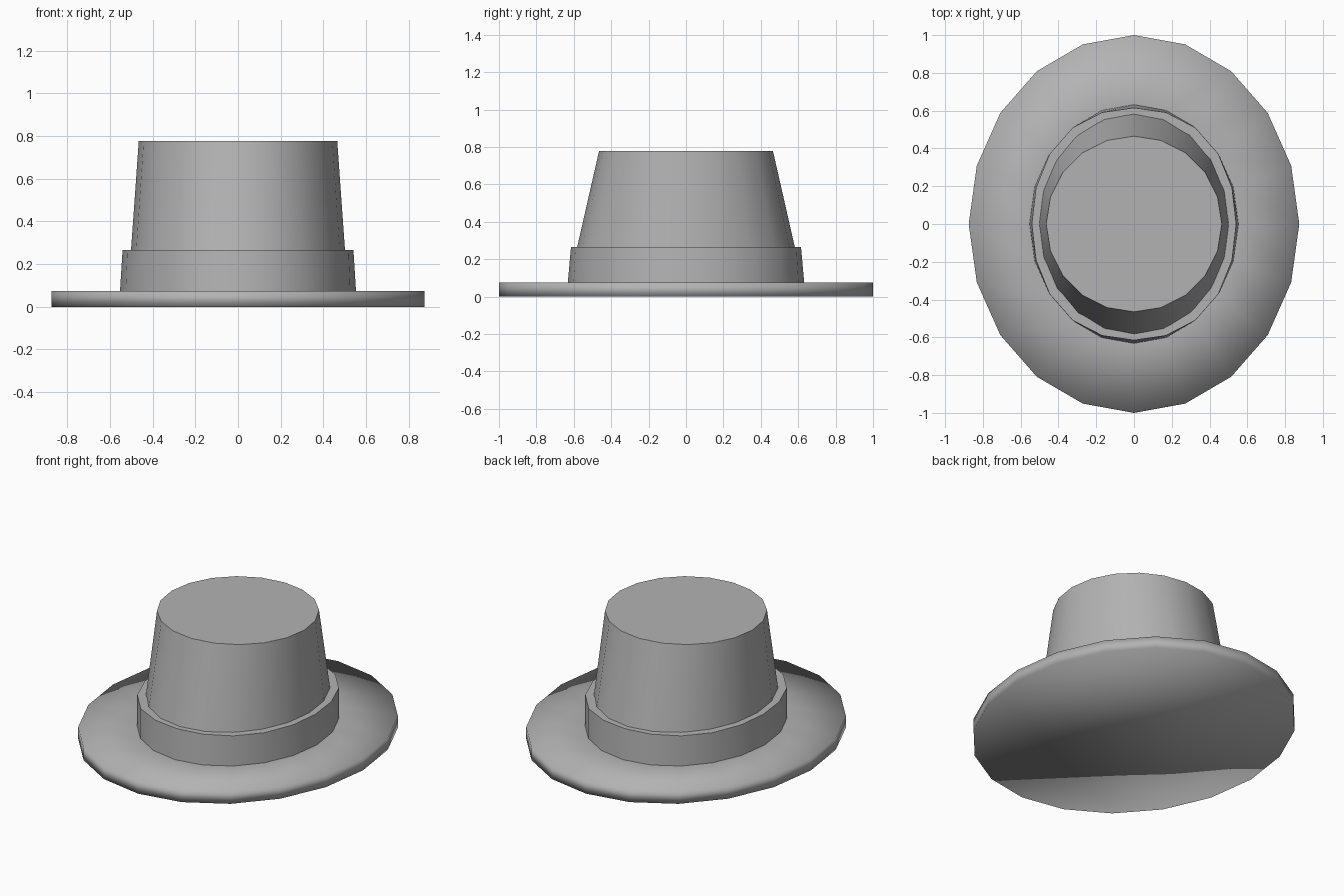
import bpy, bmesh
from math import sin, cos, pi

if "Cube" in bpy.data.objects:
    bpy.data.objects.remove(bpy.data.objects["Cube"])

SIDES = 20

# Mid-dark grey felt
felt = bpy.data.materials.new("grey_felt")
felt.diffuse_color = (0.45, 0.45, 0.45, 1)
felt.use_nodes = True
felt.node_tree.nodes["Principled BSDF"].inputs["Base Color"].default_value = felt.diffuse_color


def oval(rx, ry, z):
    return [(rx * cos(2 * pi * i / SIDES), ry * sin(2 * pi * i / SIDES), z)
            for i in range(SIDES)]


def stacked_rings(name, rings, smooth_caps=False):
    """Closed solid through 20-point rings, with sharp rims on flat caps."""
    bm = bmesh.new()
    loops = [[bm.verts.new(p) for p in ring] for ring in rings]
    for low, high in zip(loops, loops[1:]):
        for i in range(SIDES):
            j = (i + 1) % SIDES
            bm.faces.new((low[i], low[j], high[j], high[i])).smooth = True
    caps = [bm.faces.new(loops[0][::-1]), bm.faces.new(loops[-1])]
    for cap in caps:
        cap.smooth = smooth_caps
        for e in cap.edges:
            e.smooth = smooth_caps
    mesh = bpy.data.meshes.new(name)
    bm.to_mesh(mesh)
    bm.free()
    mesh.materials.append(felt)
    obj = bpy.data.objects.new(name, mesh)
    bpy.context.collection.objects.link(obj)
    return obj


# Wide flat brim, smooth over its rim, with an inner ring under the band
stacked_rings("brim", [oval(0.875, 1.0, 0.0), oval(0.875, 1.0, 0.075),
                       oval(0.553, 0.632, 0.075)], smooth_caps=True)

# Hat band: leans in at front, back and sides, upright on the diagonals
foot = oval(0.553, 0.632, 0.075)
lip = oval(0.541, 0.615, 0.265)
for i in range(SIDES):
    w = sin(4 * pi * i / SIDES) ** 2
    lip[i] = (lip[i][0] + w * (foot[i][0] - lip[i][0]),
              lip[i][1] + w * (foot[i][1] - lip[i][1]), 0.265)
stacked_rings("hat_band", [foot, lip])

# Crown, oval at the brim and round at the top
stacked_rings("crown", [oval(0.515, 0.625, 0.075), oval(0.465, 0.465, 0.778)])
